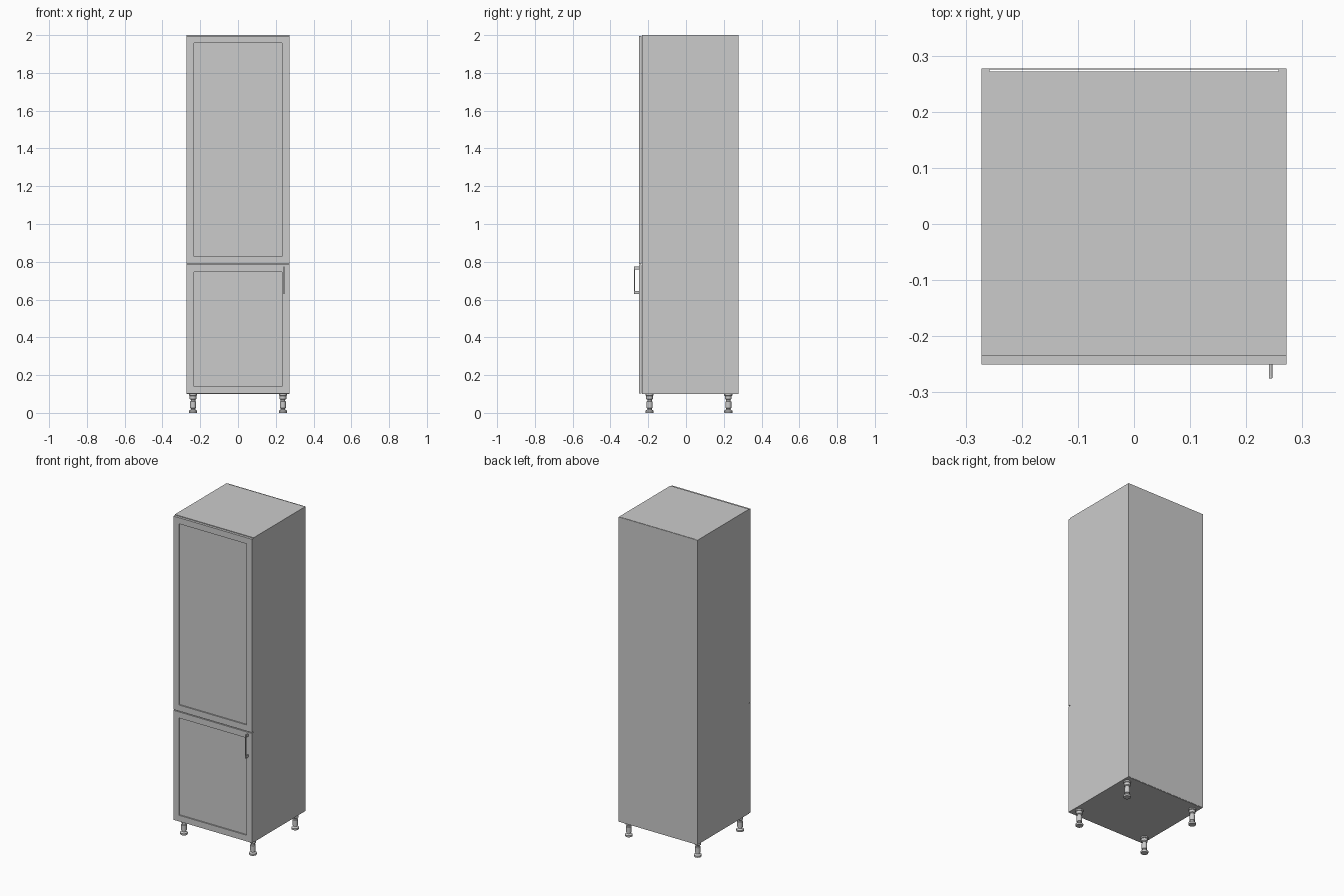
import bpy, bmesh, math
from mathutils import Vector

if "Cube" in bpy.data.objects:
    bpy.data.objects.remove(bpy.data.objects["Cube"])

HALF_W, T = 0.272, 0.0145          # half width, board thickness
Y_FRONT, Y_BACK = -0.234, 0.277    # carcass depth
Z0, Z1 = 0.1, 2.0                  # carcass height


def finish(name, bm):
    bmesh.ops.recalc_face_normals(bm, faces=bm.faces)
    mesh = bpy.data.meshes.new(name)
    bm.to_mesh(mesh)
    bm.free()
    ob = bpy.data.objects.new(name, mesh)
    bpy.context.collection.objects.link(ob)
    return ob


def box_bm(x, y, z):
    bm = bmesh.new()
    bmesh.ops.create_cube(bm, size=1)
    for v in bm.verts:
        v.co = Vector([a + (c + 0.5) * (b - a) for c, (a, b) in zip(v.co, (x, y, z))])
    return bm


def box(name, x, y, z, bevel=0):
    ob = finish(name, box_bm(x, y, z))
    if bevel:
        mod = ob.modifiers.new("Bevel", "BEVEL")
        mod.width, mod.segments = bevel, 2
    return ob


def shaker_door(name, z0, z1, frame=0.054, depth=0.008):
    # slab whose front face is inset and pushed back
    bm = box_bm((-0.2715, 0.2715), (-0.25, -0.2345), (z0, z1))
    bm.normal_update()
    front = min(bm.faces, key=lambda f: f.calc_center_median().y)
    bmesh.ops.inset_region(bm, faces=[front], thickness=frame)
    panel = bmesh.ops.extrude_discrete_faces(bm, faces=[front])["faces"][0]
    bmesh.ops.translate(bm, verts=panel.verts, vec=(0, depth, 0))
    return finish(name, bm)


def lathe(name, profile, x, y, steps=24):
    bm = bmesh.new()
    verts = [bm.verts.new((r, 0, z)) for r, z in profile]
    edges = [bm.edges.new(p) for p in zip(verts, verts[1:])]
    bmesh.ops.spin(bm, geom=verts + edges, cent=(0, 0, 0), axis=(0, 0, 1),
                   angle=math.tau, steps=steps)
    bmesh.ops.remove_doubles(bm, verts=bm.verts, dist=1e-5)
    ob = finish(name, bm)
    ob.location = (x, y, 0)
    bpy.ops.object.select_all(action='DESELECT')
    ob.select_set(True)
    bpy.context.view_layer.objects.active = ob
    bpy.ops.object.shade_smooth_by_angle(angle=math.radians(35))
    return ob


# Carcass: sides, horizontal boards, and a thin back panel behind a narrow gap
inner = HALF_W - T
for side, s in (("left", -1), ("right", 1)):
    box(f"{side}_side", sorted((s * inner, s * HALF_W)), (Y_FRONT, Y_BACK), (Z0, Z1))
for name, z in (("bottom_board", Z0), ("middle_shelf", 0.78), ("top_board", Z1 - T)):
    box(name, (-inner, inner), (Y_FRONT, 0.272), (z, z + T))
box("back_panel", (-inner, inner), (0.2755, Y_BACK), (Z0, Z1))

# Doors
shaker_door("lower_door", 0.1015, 0.7845)
shaker_door("upper_door", 0.7895, 1.996)

# Bar handle on the lower door
hx = (0.2405, 0.2465)
box("handle_bar", hx, (-0.2755, -0.2705), (0.63, 0.776), 0.001)
for name, z in (("lower", 0.63), ("upper", 0.76)):
    box(f"handle_{name}_post", hx, (-0.272, -0.2495), (z, z + 0.016), 0.001)

# Adjustable legs
leg_profile = [(0, 0), (0.021, 0), (0.022, 0.003), (0.022, 0.011), (0.012, 0.018),
               (0.012, 0.024), (0.016, 0.026), (0.016, 0.06), (0.012, 0.062),
               (0.012, 0.07), (0.018, 0.074), (0.018, 0.09), (0.022, 0.092),
               (0.022, 0.1), (0, 0.1)]
for row, y in (("front", -0.193), ("back", 0.224)):
    for side, x in (("left", -0.238), ("right", 0.238)):
        lathe(f"{row}_{side}_leg", leg_profile, x, y)
